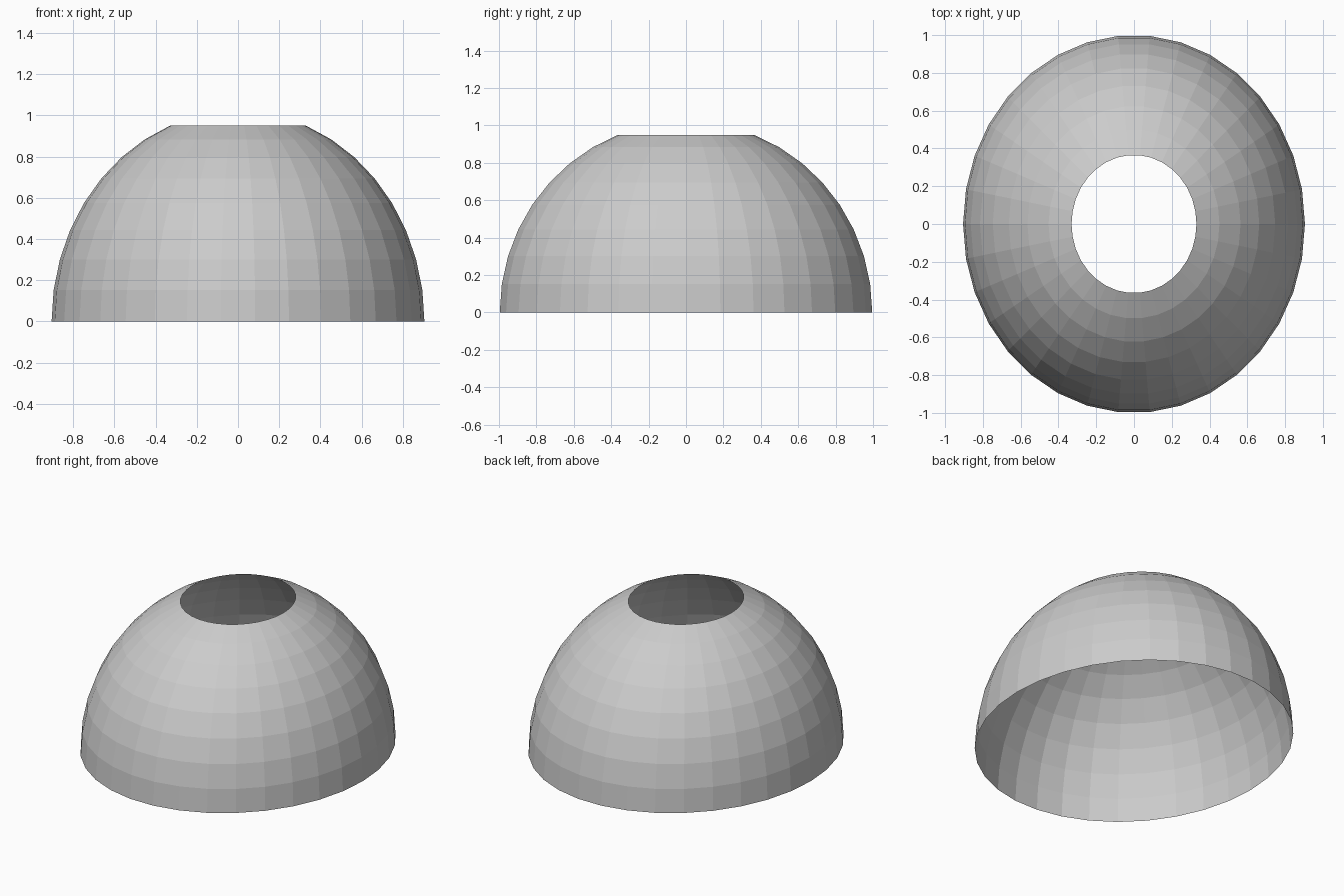
import bpy, bmesh
from math import sin, cos, pi

if "Cube" in bpy.data.objects:
    bpy.data.objects.remove(bpy.data.objects["Cube"])

SEGMENTS, RINGS = 34, 8
RX, RY, RZ = 0.905, 1.0, 1.02
STEP = pi / 21

# Open elliptical dome: stacked rings of a half ellipsoid, cut off at the top
bm = bmesh.new()
rings = []
for i in range(RINGS + 1):
    t = i * STEP
    rings.append([bm.verts.new((RX * cos(t) * cos(2 * pi * j / SEGMENTS),
                                RY * cos(t) * sin(2 * pi * j / SEGMENTS),
                                RZ * sin(t))) for j in range(SEGMENTS)])

for low, high in zip(rings, rings[1:]):
    for j in range(SEGMENTS):
        k = (j + 1) % SEGMENTS
        bm.faces.new((low[j], low[k], high[k], high[j]))

mesh = bpy.data.meshes.new("dome_shell")
bm.to_mesh(mesh)
bm.free()
bpy.context.collection.objects.link(bpy.data.objects.new("dome_shell", mesh))
